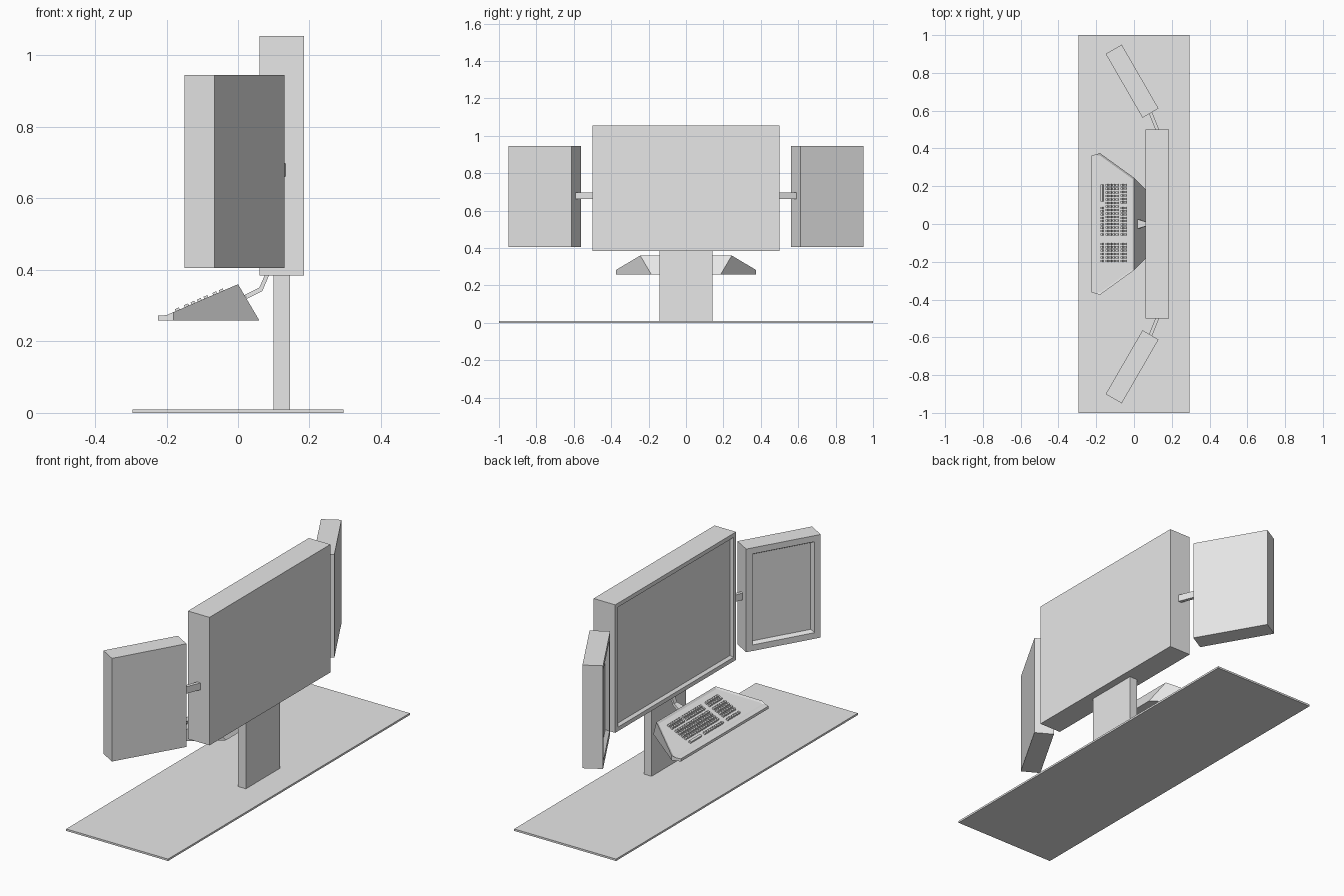
import bpy, bmesh, math
from mathutils import Matrix, Vector

if "Cube" in bpy.data.objects:
    bpy.data.objects.remove(bpy.data.objects["Cube"], do_unlink=True)

grey = bpy.data.materials.new("light_grey")
grey.use_nodes = True
grey.diffuse_color = (0.8, 0.8, 0.8, 1)
grey.node_tree.nodes["Principled BSDF"].inputs["Base Color"].default_value = (0.8, 0.8, 0.8, 1)


def finish(bm, name):
    bmesh.ops.recalc_face_normals(bm, faces=bm.faces)
    mesh = bpy.data.meshes.new(name)
    bm.to_mesh(mesh)
    bm.free()
    mesh.materials.append(grey)
    obj = bpy.data.objects.new(name, mesh)
    bpy.context.collection.objects.link(obj)
    return obj


def add_box(bm, size, matrix):
    bmesh.ops.create_cube(bm, size=1, matrix=matrix @ Matrix.Diagonal((*size, 1)))


def box(name, size, loc, turn=0):
    bm = bmesh.new()
    add_box(bm, size, Matrix.Translation(loc) @ Matrix.Rotation(turn, 4, "Z"))
    return finish(bm, name)


def monitor(name, size, loc, turn, margin, lip, depth):
    # Box with a sloped recess on its -x face
    bm = bmesh.new()
    add_box(bm, size, Matrix.Identity(4))
    bm.normal_update()
    face = min(bm.faces, key=lambda f: f.calc_center_median().x)
    bmesh.ops.inset_region(bm, faces=[face], thickness=margin)
    bmesh.ops.inset_region(bm, faces=[face], thickness=lip, depth=-depth)
    bm.transform(Matrix.Translation(loc) @ Matrix.Rotation(turn, 4, "Z"))
    return finish(bm, name)


# Base and post
box("base_plate", (0.59, 2, 0.01), (0, 0, 0.005))
box("post", (0.045, 0.284, 0.385), (0.1225, 0, 0.2)).name = "support_post"

# Centre and side monitors with their connecting arms
monitor("center_monitor", (0.125, 1, 0.67), (0.1225, 0, 0.72), 0, 0.03, 0.014, 0.014)
for side, s in (("right", -1), ("left", 1)):
    monitor(side + "_monitor", (0.098, 0.39, 0.54), (-0.01, s * 0.756, 0.675),
            s * math.radians(30), 0.045, 0.016, 0.02)
    box(side + "_monitor_arm", (0.018, 0.13, 0.036), (0.105, s * 0.545, 0.68),
        s * math.radians(22))

# Keyboard wedge: half outline mirrored across y
half = {
    "front_low": (-0.224, 0.362, 0.258), "corner_low": (-0.18, 0.375, 0.258),
    "back_low": (0.06, 0.185, 0.258), "front_top": (-0.224, 0.362, 0.272),
    "lip": (-0.2, 0.369, 0.2736), "corner": (-0.18, 0.375, 0.2822),
    "ridge": (0, 0.245, 0.36),
}
bm = bmesh.new()
L = {k: bm.verts.new(v) for k, v in half.items()}
R = {k: bm.verts.new((x, -y, z)) for k, (x, y, z) in half.items()}
for V in (L, R):
    for names in ("front_low corner_low corner lip front_top",
                  "corner_low back_low ridge corner"):
        bm.faces.new([V[n] for n in names.split()])


def across(names):
    names = names.split()
    return bm.faces.new([L[n] for n in names] + [R[n] for n in reversed(names)])


across("front_low front_top")
across("front_top lip")
across("ridge back_low")
across("front_low corner_low back_low")
top = across("lip corner ridge")
bmesh.ops.recalc_face_normals(bm, faces=bm.faces)
bmesh.ops.inset_region(bm, faces=[top], thickness=0.013, depth=-0.005)
finish(bm, "keyboard_body")

# Keys in blocks on the slope: x of the rows, y range of the columns
slope = math.atan(0.432)
bm = bmesh.new()
blocks = [
    ((-0.169,), 0.085, -0.055),
    ((-0.169,), -0.105, -0.195),
    ((-0.143, -0.125, -0.107, -0.089), 0.205, -0.055),
    ((-0.143, -0.125, -0.107, -0.089), -0.105, -0.195),
    ((-0.064, -0.046), 0.205, 0.115),
    ((-0.064, -0.046), 0.085, -0.055),
    ((-0.064, -0.046), -0.105, -0.195),
]


def key(x, y, width):
    spot = Matrix.Translation((x, y, 0.36 + 0.432 * x))
    add_box(bm, (0.012, width, 0.012), spot @ Matrix.Rotation(-slope, 4, "Y"))


for rows, start, end in blocks:
    count = round((start - end) / 0.018)
    for x in rows:
        for i in range(count + 1):
            key(x, start + (end - start) * i / count, 0.011)
key(-0.169, 0.165, 0.09)
finish(bm, "keys")

# Bent bracket holding the keyboard under the centre monitor
path = [(0.022, 0.325, 0.025), (0.064, 0.346, 0.012), (0.083, 0.39, 0.012)]
bm = bmesh.new()
rings = []
for x, z, w in path:
    off = Vector((-0.004, 0, 0.005))
    p = Vector((x, 0, z))
    rings.append([bm.verts.new(p + Vector((0, y, 0)) + off * d)
                  for y, d in ((-w, -1), (w, -1), (w, 1), (-w, 1))])
for a, b in zip(rings, rings[1:]):
    for i in range(4):
        j = (i + 1) % 4
        bm.faces.new((a[i], a[j], b[j], b[i]))
bm.faces.new(rings[0])
bm.faces.new(rings[-1])
finish(bm, "keyboard_bracket")
